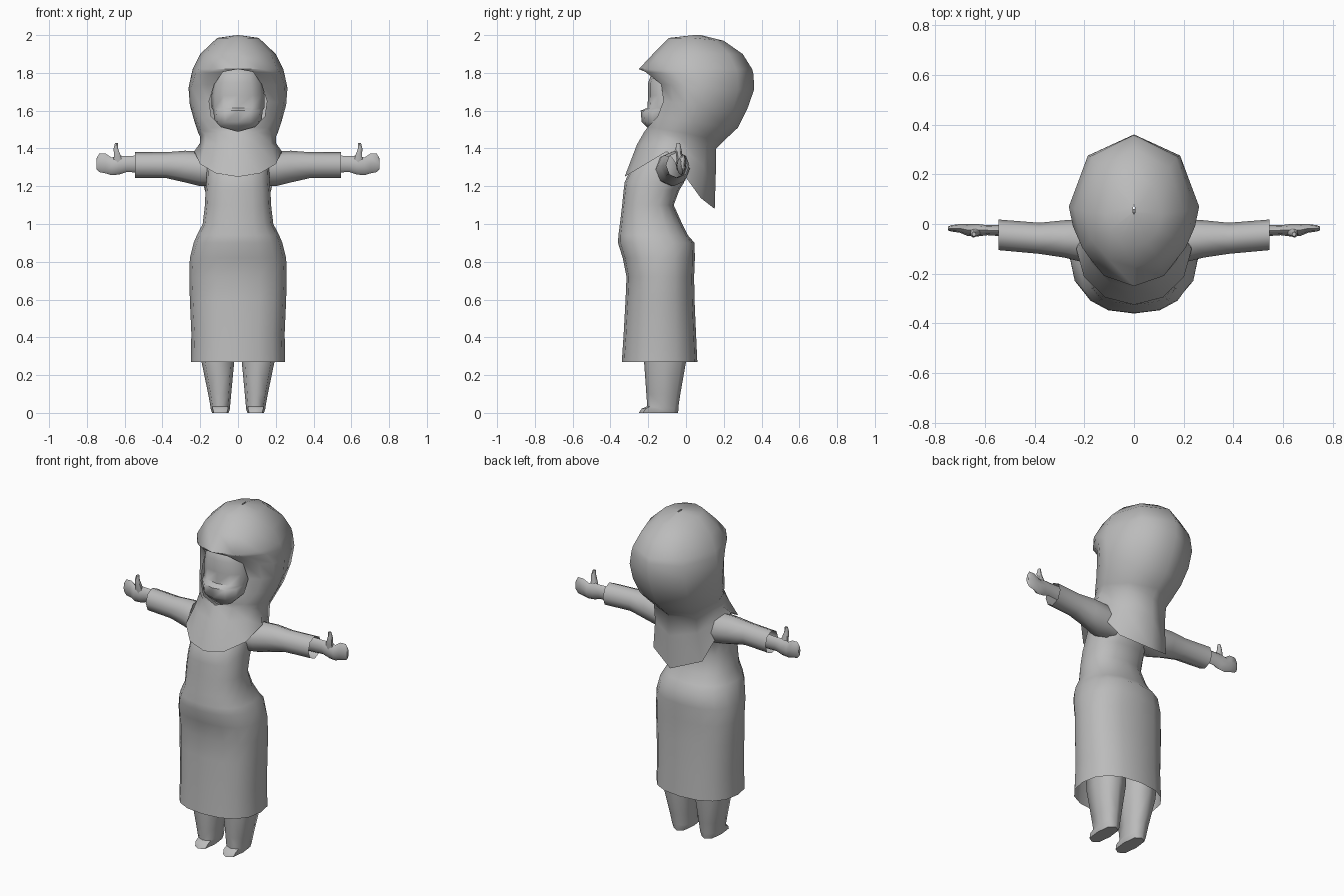
import bpy, bmesh, math
from mathutils import Vector

if "Cube" in bpy.data.objects:
    bpy.data.objects.remove(bpy.data.objects["Cube"])

grey = bpy.data.materials.new("cloth grey")
grey.diffuse_color = (0.5, 0.5, 0.5, 1)
grey.use_nodes = True
grey.node_tree.nodes["Principled BSDF"].inputs["Base Color"].default_value = grey.diffuse_color


def loft(name, rings, closed=True, cap_start=False, cap_end=False, angle=60, mirror=False):
    """Skin a list of equally long point rings."""
    bm = bmesh.new()
    rows = [[bm.verts.new(p) for p in r] for r in rings]
    n = len(rows[0])
    for a, b in zip(rows, rows[1:]):
        for i in range(n if closed else n - 1):
            j = (i + 1) % n
            bm.faces.new((a[i], a[j], b[j], b[i]))
    if cap_start:
        bm.faces.new(rows[0][::-1])
    if cap_end:
        bm.faces.new(rows[-1])
    bmesh.ops.remove_doubles(bm, verts=bm.verts[:], dist=0.0005)
    bmesh.ops.recalc_face_normals(bm, faces=bm.faces[:])
    me = bpy.data.meshes.new(name)
    bm.to_mesh(me)
    bm.free()
    me.materials.append(grey)
    ob = bpy.data.objects.new(name, me)
    bpy.context.collection.objects.link(ob)
    if mirror:
        ob.modifiers.new("mirror", "MIRROR")
    bpy.ops.object.select_all(action="DESELECT")
    ob.select_set(True)
    bpy.context.view_layer.objects.active = ob
    bpy.ops.object.shade_smooth_by_angle(angle=math.radians(angle))
    return ob


def power(v, e):
    return math.copysign(abs(v) ** e, v)


def oval(z, x0, x1, y0, y1, n=12, e=1.0):
    """Horizontal rounded ring between x0..x1 and y0..y1."""
    pts = []
    for i in range(n):
        t = 2 * math.pi * i / n
        pts.append(Vector(((x0 + x1) / 2 + (x1 - x0) / 2 * power(math.sin(t), e),
                           (y0 + y1) / 2 - (y1 - y0) / 2 * power(math.cos(t), e), z)))
    return pts


def side_oval(x, y0, y1, z0, z1, n=8):
    """Ring across the arm direction."""
    return [Vector((x, p.x, p.y)) for p in oval(0, y0, y1, z0, z1, n)]


# Dress: z, half width, front y, back y
dress = [(0.27, .25, -.34, .06), (0.42, .247, -.33, .053), (0.6, .255, -.32, .045),
         (0.72, .258, -.315, .043), (0.82, .255, -.335, .047), (0.9, .235, -.36, .045),
         (0.94, .218, -.358, .01), (1.0, .187, -.35, -.02), (1.1, .175, -.338, -.065),
         (1.18, .172, -.33, -.035), (1.22, .168, -.325, -.01), (1.3, .165, -.29, 0),
         (1.38, .14, -.2, 0)]
loft("dress", [oval(z, -w, w, f, b, 16, .85) for z, w, f, b in dress], cap_end=True)

# Legs with pointed feet
legs = [(.5, .02, .2, -.23, .02), (.27, .02, .193, -.222, .0), (.1, .036, .158, -.21, -.03),
        (.035, .042, .146, -.205, -.04), (.022, .042, .145, -.235, -.04), (.0, .05, .137, -.25, -.042)]
loft("legs", [oval(z, a, b, f, k, 8, .7) for z, a, b, f, k in legs],
     cap_start=True, cap_end=True, mirror=True)

# Sleeves: x, back and front y, low and high z
sleeves = [(.1, -.17, .02, 1.2, 1.375), (.2, -.155, .02, 1.2, 1.385), (.28, -.135, .015, 1.22, 1.388),
           (.38, -.12, .005, 1.243, 1.38), (.545, -.105, .018, 1.243, 1.38)]
loft("sleeves", [side_oval(*s) for s in sleeves], mirror=True)

# Hands
hands = [(.45, -.055, -.005, 1.27, 1.365), (.59, -.045, -.005, 1.275, 1.36), (.63, -.05, .0, 1.262, 1.362),
         (.67, -.048, .0, 1.258, 1.352), (.70, -.035, .0, 1.268, 1.372), (.735, -.03, -.005, 1.275, 1.372),
         (.748, -.026, -.01, 1.29, 1.35)]
loft("hands", [side_oval(*h) for h in hands], cap_start=True, cap_end=True, mirror=True)

# Thumbs
thumbs = [(1.31, .605, .665, -.045, -.01), (1.36, .618, .66, -.052, -.018),
          (1.4, .633, .66, -.055, -.025), (1.43, .635, .652, -.05, -.032)]
loft("thumbs", [oval(z, a, b, f, k, 6) for z, a, b, f, k in thumbs], cap_end=True, mirror=True)

# Head with a protruding chin: z, half width, front y
head = [(1.45, .1, -.14), (1.52, .115, -.215), (1.54, .125, -.235), (1.6, .13, -.24),
        (1.615, .14, -.205), (1.68, .14, -.2), (1.75, .13, -.2), (1.79, .12, -.185), (1.84, .1, -.15)]
loft("head", [oval(z, -w, w, f, .02, 12, .9) for z, w, f in head], cap_start=True, cap_end=True)


def hood_ring(zf, zs, zb, yf, ym, yb, w, rim):
    """Ring round the head, open by rim at the front; height varies front, side, back."""
    t0 = math.asin(rim / w)
    quarter = math.pi / 2
    half = []
    for t in [t0 + (quarter - t0) * k / 3 for k in range(4)] + [quarter * 1.5, math.pi]:
        c = math.cos(t)
        if c > 1e-6:
            k = c / math.cos(t0)
            y, z = ym + (yf - ym) * k, zs + (zf - zs) * k
        else:
            y, z = ym - (yb - ym) * c, zs + (zb - zs) * abs(c) ** .6
        half.append(Vector((w * math.sin(t), y, z)))
    half[-1].x = 0
    return half + [Vector((-p.x, p.y, p.z)) for p in half[-2::-1]]


# Hood: front z, side z, back z, front y, widest y, back y, half width, opening half width
hood = [(2.0, 2.0, 2.0, .04, .05, .08, .004, 0),
        (1.985, 1.985, 1.97, -.09, .04, .2, .11, 0),
        (1.9, 1.9, 1.9, -.175, .05, .3, .2, 0),
        (1.82, 1.82, 1.82, -.25, .06, .35, .24, 0),
        (1.805, 1.79, 1.79, -.215, .065, .358, .247, .08),
        (1.74, 1.72, 1.71, -.13, .07, .36, .262, .125),
        (1.65, 1.63, 1.61, -.12, .07, .325, .255, .153),
        (1.57, 1.54, 1.51, -.15, .04, .275, .23, .142),
        (1.515, 1.48, 1.44, -.2, .0, .2, .21, .09),
        (1.49, 1.46, 1.4, -.22, -.03, .16, .2, 0),
        (1.42, 1.43, 1.28, -.26, -.06, .158, .2, 0),
        (1.25, 1.385, 1.08, -.325, -.1, .152, .232, 0)]
loft("hood", [hood_ring(*h) for h in hood], closed=False, angle=70)
